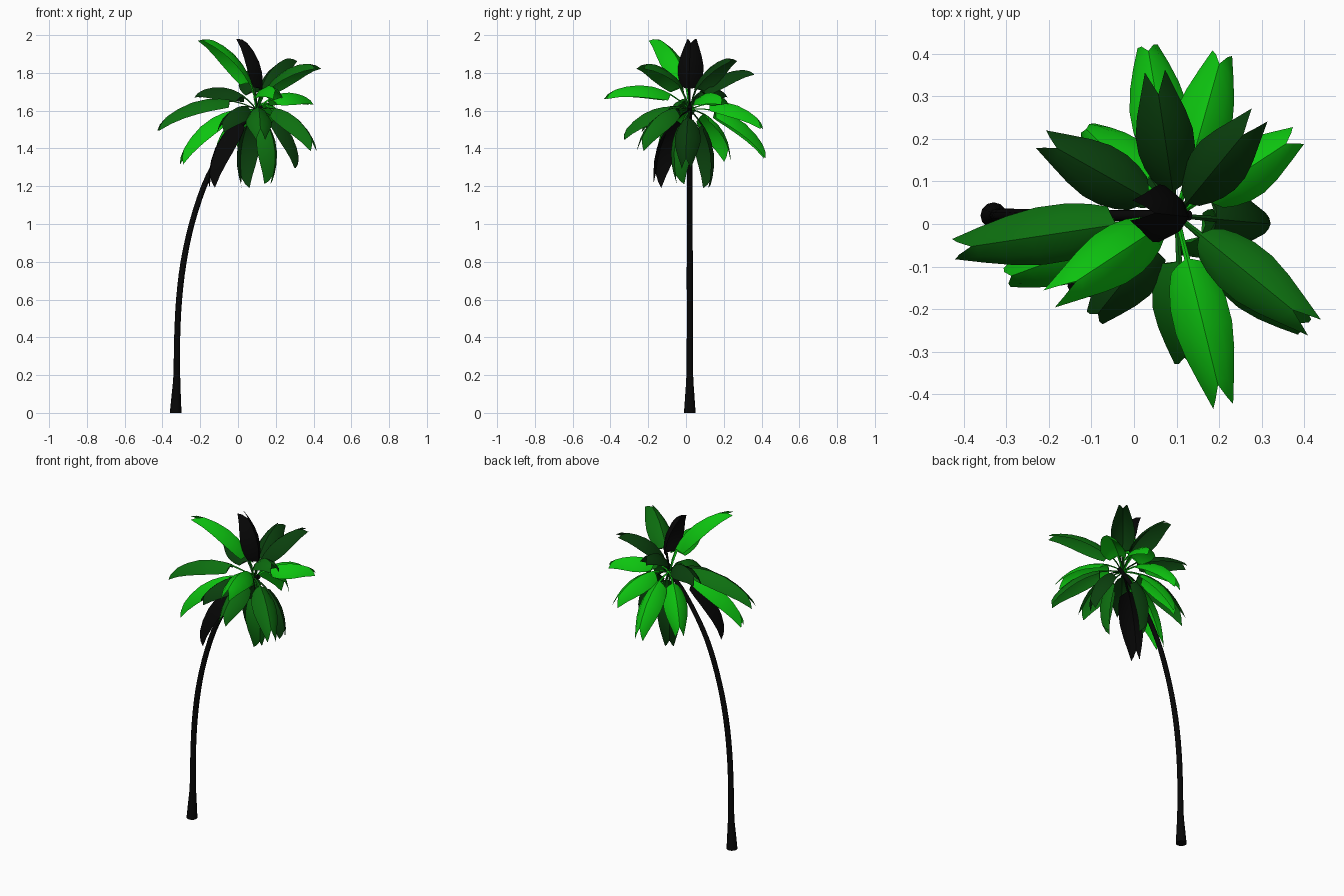
import bpy, bmesh, math
from mathutils import Vector
from mathutils.geometry import interpolate_bezier

if "Cube" in bpy.data.objects:
    bpy.data.objects.remove(bpy.data.objects["Cube"])

def material(name, rgb):
    m = bpy.data.materials.new(name)
    m.diffuse_color = (*rgb, 1)
    m.use_nodes = True
    m.node_tree.nodes["Principled BSDF"].inputs["Base Color"].default_value = m.diffuse_color
    return m

BLACK = material("black", (0.002, 0.002, 0.002))
DARK = material("dark_green", (0.003, 0.05, 0.004))
MID = material("mid_green", (0.004, 0.16, 0.005))
BRIGHT = material("bright_green", (0.004, 0.55, 0.005))

def finish(bm, name, mat, angle):
    me = bpy.data.meshes.new(name)
    bm.to_mesh(me)
    bm.free()
    me.materials.append(mat)
    ob = bpy.data.objects.new(name, me)
    bpy.context.collection.objects.link(ob)
    bpy.ops.object.select_all(action='DESELECT')
    ob.select_set(True)
    bpy.context.view_layer.objects.active = ob
    bpy.ops.object.shade_smooth_by_angle(angle=math.radians(angle))

# trunk: leaning tapered tube, (x, z, radius), smoothed between the points
keys = [(-.33, 0, .031), (-.327, .1, .024), (-.324, .2, .018), (-.322, .4, .016),
        (-.312, .6, .016), (-.288, .8, .016), (-.245, 1.0, .015), (-.18, 1.2, .015),
        (-.105, 1.35, .014), (-.01, 1.49, .013), (.06, 1.565, .013), (.13, 1.62, .012)]
pts = [Vector(k) for k in keys]
path = []
for i in range(len(pts) - 1):
    p0, p1, p2, p3 = pts[max(i - 1, 0)], pts[i], pts[i + 1], pts[min(i + 2, len(pts) - 1)]
    path += interpolate_bezier(p1, p1 + (p2 - p0) / 6, p2 - (p3 - p1) / 6, p2, 4)[:-1]
path.append(pts[-1])
SIDES = 12
bm = bmesh.new()
rings = []
for i, (x, z, r) in enumerate(path):
    a, b = path[max(i - 1, 0)], path[min(i + 1, len(path) - 1)]
    t = Vector((b[0] - a[0], 0, b[1] - a[1])).normalized() if i else Vector((0, 0, 1))
    n = Vector((0, 1, 0)).cross(t)
    ring = []
    for k in range(SIDES):
        q = math.tau * k / SIDES
        ring.append(bm.verts.new(Vector((x, .02, z)) + n * r * math.cos(q) + Vector((0, r * math.sin(q), 0))))
    rings.append(ring)
for a, b in zip(rings, rings[1:]):
    for k in range(SIDES):
        j = (k + 1) % SIDES
        bm.faces.new((a[k], a[j], b[j], b[k]))
bm.faces.new(rings[0][::-1])
bm.faces.new(rings[-1])
bmesh.ops.recalc_face_normals(bm, faces=bm.faces)
finish(bm, "trunk", BLACK, 40)

# fronds: thin stalk, then a blunt arched blade ending in a forked tip
CROWN = Vector((.1, .02, 1.61))
PROFILE = [(0, .006), (.12, .006), (.24, .007), (.25, .045), (.33, .058), (.45, .067),
           (.6, .068), (.75, .058), (.88, .042), (1, .024)]
SECTION = [(-1, -.95), (-.6, -.32), (0, 0), (.6, -.32), (1, -.95)]   # across, drop

def frond(name, tip, mat):
    tip = Vector(tip)
    chord = (tip - CROWN) * 1.02
    tip = CROWN + chord
    length = chord.length
    out = Vector((chord.x, chord.y, 0)).normalized()
    side = Vector((0, 0, 1)).cross(out)
    up = chord.cross(side).normalized()
    ctrl = CROWN + chord * .5 + up * length * .36

    def point(s):
        return CROWN * (1 - s) ** 2 + ctrl * 2 * s * (1 - s) + tip * s * s

    bm = bmesh.new()
    rows = []
    for t, w in PROFILE:
        tangent = ((ctrl - CROWN) * (1 - t) + (tip - ctrl) * t).normalized()
        n = tangent.cross(side).normalized()
        notch = .12 if t == 1 else .03 if t == .88 else 0
        rows.append([bm.verts.new(point(t - notch * (1 - abs(u))) + side * w * u + n * w * d)
                     for u, d in SECTION])
    for a, b in zip(rows, rows[1:]):
        for k in range(4):
            bm.faces.new((a[k], a[k + 1], b[k + 1], b[k]))
    finish(bm, name, mat, 50)

FRONDS = [
    ((-.19, -.17, 1.985), BRIGHT), ((.01, .03, 1.99), BLACK), ((.29, .25, 1.88), DARK),
    ((.42, -.24, 1.84), MID), ((.05, .355, 1.81), DARK), ((-.22, .20, 1.69), DARK),
    ((-.43, -.06, 1.51), MID), ((-.31, -.13, 1.33), BRIGHT), ((-.15, -.16, 1.2), BLACK),
    ((.03, .12, 1.19), DARK), ((.17, -.04, 1.21), MID), ((.32, 0, 1.30), DARK),
    ((.41, -.25, 1.40), MID), ((.21, -.43, 1.68), BRIGHT), ((.12, -.34, 1.46), MID),
    ((.39, .21, 1.65), BRIGHT), ((.03, .43, 1.36), BRIGHT), ((.21, .41, 1.52), BRIGHT),
    ((-.12, .23, 1.34), BRIGHT), ((-.10, -.23, 1.5), DARK),
]
for i, (tip, mat) in enumerate(FRONDS):
    frond(f"frond_{i + 1}", tip, mat)
